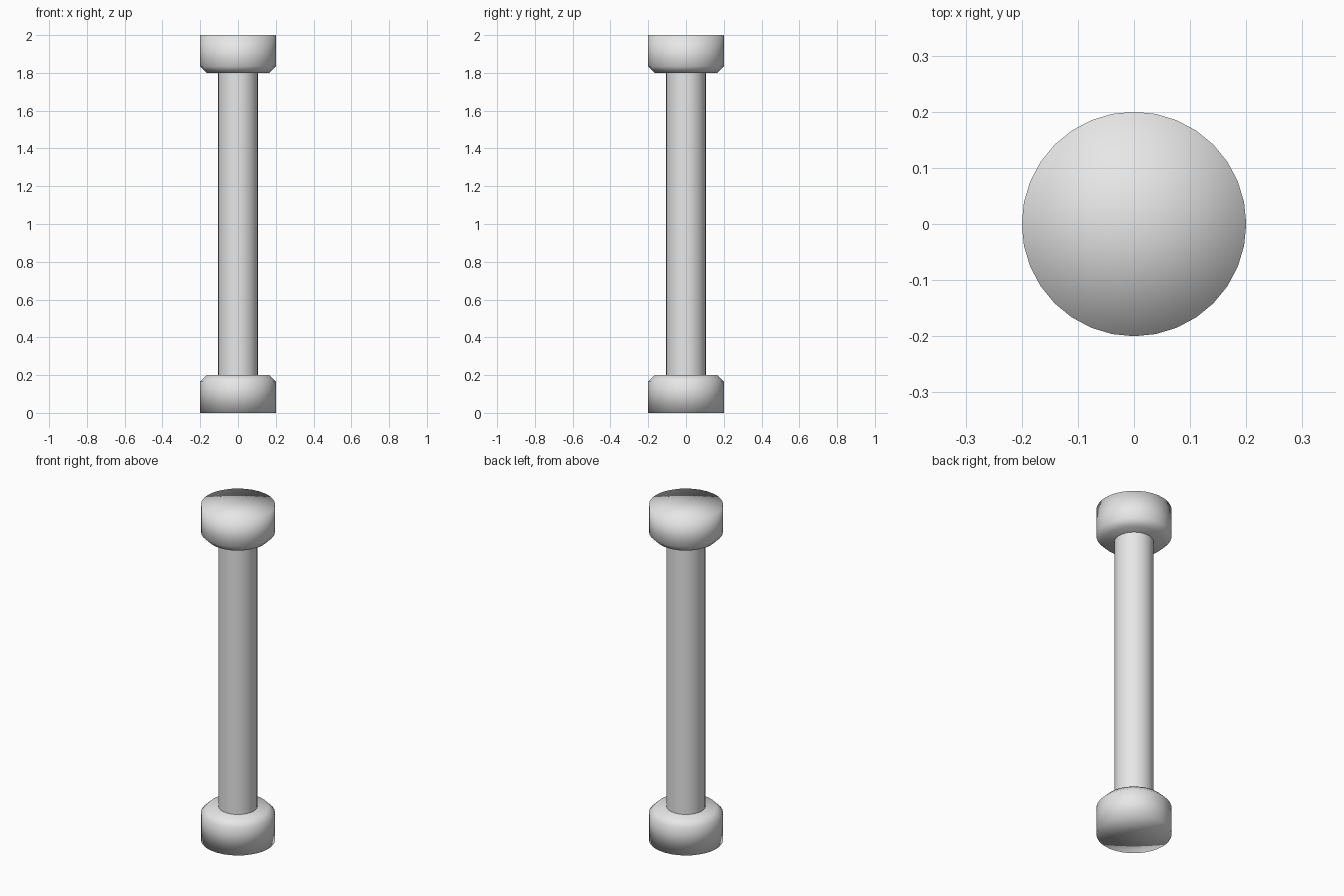
import bpy
import bmesh
from math import cos, sin, tau

SIDES = 32

if "Cube" in bpy.data.objects:
    bpy.data.objects.remove(bpy.data.objects["Cube"], do_unlink=True)

grey = bpy.data.materials.new("light grey")
grey.use_nodes = True
color = (0.8, 0.8, 0.8, 1)
grey.diffuse_color = color
grey.node_tree.nodes["Principled BSDF"].inputs["Base Color"].default_value = color


def lathe(name, profile):
    """Turn a (radius, height) profile around z into a smooth object."""
    bm = bmesh.new()
    rings = []
    for r, z in profile:
        count = SIDES if r > 0 else 1
        rings.append([bm.verts.new((r * cos(tau * i / SIDES), r * sin(tau * i / SIDES), z))
                      for i in range(count)])
    for low, high in zip(rings, rings[1:]):
        for i in range(SIDES):
            j = (i + 1) % SIDES
            corners = [low[i % len(low)], low[j % len(low)],
                       high[j % len(high)], high[i % len(high)]]
            bm.faces.new(list(dict.fromkeys(corners)))
    bmesh.ops.recalc_face_normals(bm, faces=bm.faces)
    for face in bm.faces:
        face.smooth = True
    mesh = bpy.data.meshes.new(name)
    bm.to_mesh(mesh)
    bm.free()
    mesh.materials.append(grey)
    obj = bpy.data.objects.new(name, mesh)
    bpy.context.collection.objects.link(obj)
    return obj


# Chamfered end caps, the upper one mirrored in height
cap = [(0, 0), (0.2, 0), (0.2, 0.165), (0.165, 0.2), (0, 0.2)]
lathe("bottom_cap", cap)
lathe("top_cap", [(r, 2 - z) for r, z in reversed(cap)])

# Straight shaft, its open ends sunk into the caps
shaft = lathe("shaft", [(0.105, 0.19), (0.105, 1.81)])
if shaft.data.polygons[0].normal.dot(shaft.data.polygons[0].center) < 0:
    shaft.data.flip_normals()
